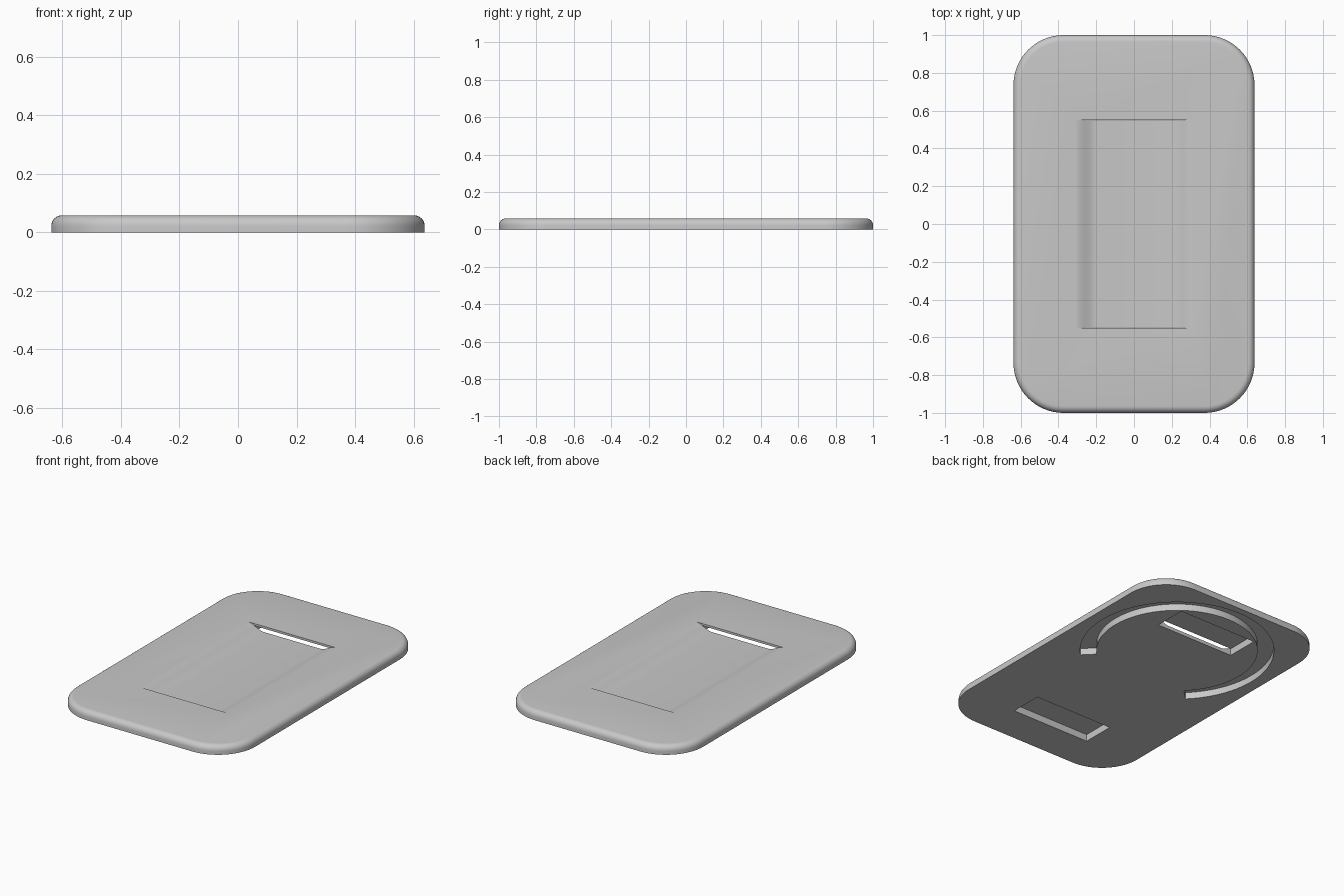
import bpy, bmesh, math

if "Cube" in bpy.data.objects:
    bpy.data.objects.remove(bpy.data.objects["Cube"])

T = 0.058            # plate thickness
HX, HY = 0.638, 1.0  # half width, half length
R, F = 0.265, 0.036  # plan corner radius, top edge rounding

grey = bpy.data.materials.new("light_grey")
grey.diffuse_color = (0.58, 0.58, 0.58, 1)
grey.use_nodes = True
grey.node_tree.nodes["Principled BSDF"].inputs["Base Color"].default_value = grey.diffuse_color


def mesh_object(name, rings, close=False):
    """Skin equal-length rings of points; cap the ends, or close into a loop."""
    bm = bmesh.new()
    vs = [[bm.verts.new(p) for p in ring] for ring in rings]
    n = len(vs[0])
    pairs = list(zip(vs, vs[1:])) + ([(vs[-1], vs[0])] if close else [])
    for a, b in pairs:
        for i in range(n):
            j = (i + 1) % n
            bm.faces.new((a[i], a[j], b[j], b[i]))
    if not close:
        bm.faces.new(vs[0][::-1])
        bm.faces.new(vs[-1])
    bmesh.ops.recalc_face_normals(bm, faces=bm.faces)
    me = bpy.data.meshes.new(name)
    bm.to_mesh(me)
    bm.free()
    me.materials.append(grey)
    ob = bpy.data.objects.new(name, me)
    bpy.context.collection.objects.link(ob)
    return ob


def outline(inset, z, steps=16):
    """Rounded rectangle at height z."""
    pts = []
    for k, (sx, sy) in enumerate([(1, 1), (-1, 1), (-1, -1), (1, -1)]):
        for i in range(steps + 1):
            a = math.pi / 2 * (k + i / steps)
            pts.append((sx * (HX - R) + (R - inset) * math.cos(a),
                        sy * (HY - R) + (R - inset) * math.sin(a), z))
    return pts


def box(name, x0, x1, y0, y1, z0, z1):
    return mesh_object(name, [[(x0, y0, z), (x1, y0, z), (x1, y1, z), (x0, y1, z)]
                              for z in (z0, z1)])


# Plate with a rounded upper rim
rings = [outline(0, 0)]
for i in range(7):
    a = math.pi / 2 * i / 6
    rings.append(outline(F * (1 - math.cos(a)), T - F + F * math.sin(a)))
plate = mesh_object("plate", rings)

# Strap channel: shallow trough with softly sloped sides
floor_z, half, flat = 0.022, 0.312, 0.20
side = []
for i in range(9):
    t = i / 8
    s = t * t * (3 - 2 * t)
    side.append((flat + (half - flat) * t, floor_z + (T + 0.0004 - floor_z) * s))
profile = ([(-x, z) for x, z in reversed(side)] + side
           + [(half, 0.2), (-half, 0.2)])
cutters = [mesh_object("channel_cutter",
                       [[(x, y, z) for x, z in profile] for y in (-0.55, 0.55)])]

# Strap slots opening underneath, at both ends of the channel
for s in (-1, 1):
    y0, y1 = sorted((s * 0.549, s * 0.757))
    cutters.append(box("slot_cutter", -0.275, 0.275, y0, y1, -0.1, 0.044))

# C-shaped groove in the underside
N = 64
sections = []
for i in range(N + 1):
    a = math.radians(-45 + 270 * i / N)
    sections.append([(r * math.cos(a), 0.39 + r * math.sin(a), z)
                     for r, z in ((0.47, -0.1), (0.565, -0.1),
                                  (0.565, 0.042), (0.47, 0.042))])
cutters.append(mesh_object("groove_cutter", sections))

# Cut everything out of the plate
for c in cutters:
    c.hide_render = True
    m = plate.modifiers.new("cut", 'BOOLEAN')
    m.operation = 'DIFFERENCE'
    m.solver = 'EXACT'
    m.object = c
bpy.context.view_layer.update()
result = bpy.data.meshes.new_from_object(
    plate.evaluated_get(bpy.context.evaluated_depsgraph_get()))
plate.modifiers.clear()
plate.data = result
for c in cutters:
    bpy.data.objects.remove(c)

bpy.context.view_layer.objects.active = plate
plate.select_set(True)
bpy.ops.object.shade_smooth_by_angle(angle=math.radians(30))
